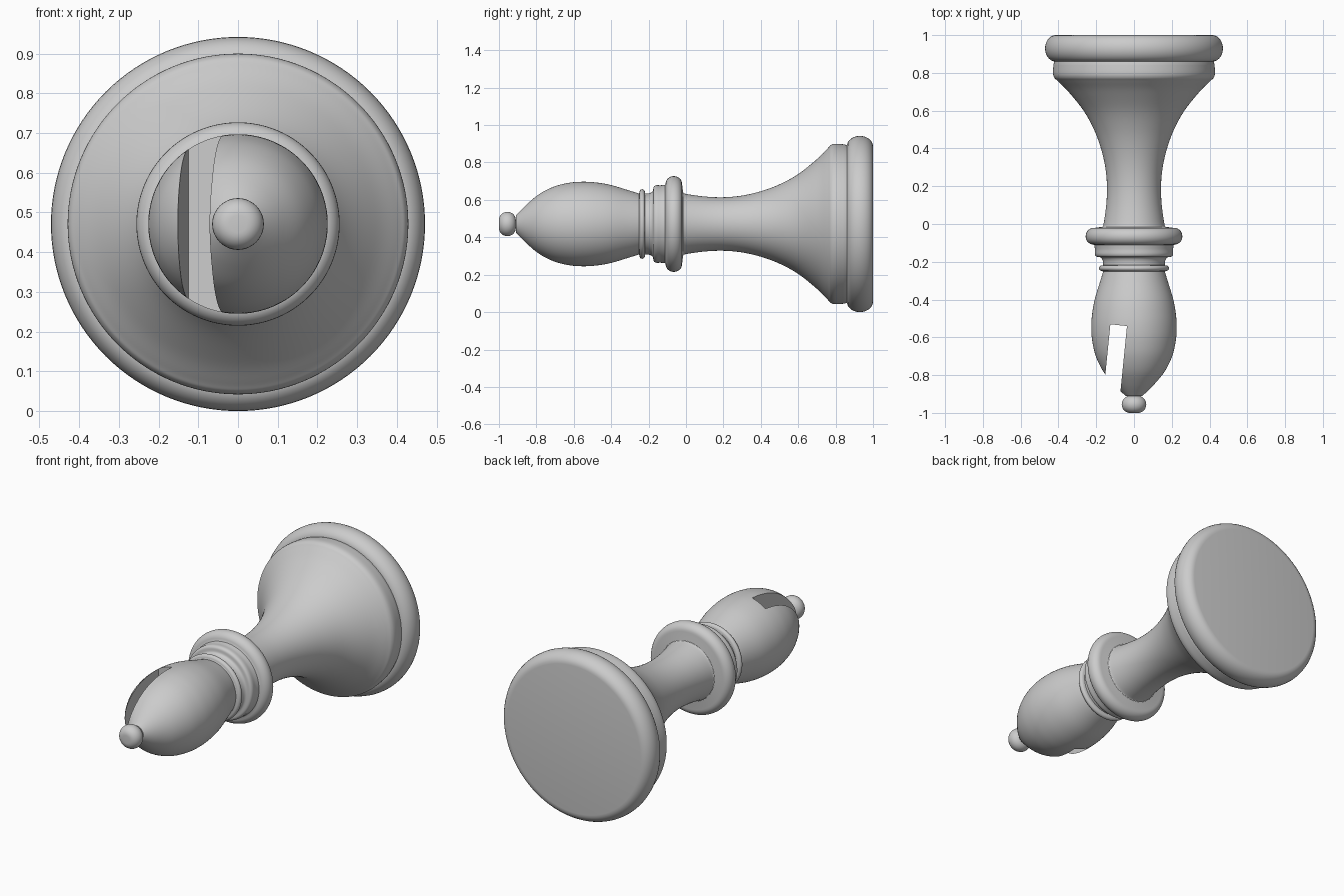
import bpy, bmesh, math

if "Cube" in bpy.data.objects:
    bpy.data.objects.remove(bpy.data.objects["Cube"])

AXIS_Z = 0.471
SIDES = 128


def smooth(pts, steps=6):
    """Catmull-Rom curve through (y, radius) points."""
    p = [pts[0]] + list(pts) + [pts[-1]]
    out = []
    for i in range(1, len(p) - 2):
        for s in range(steps):
            t = s / steps
            out.append(tuple(
                0.5 * (2 * b + (c - a) * t + (2 * a - 5 * b + 4 * c - d) * t * t
                       + (3 * b - a - 3 * c + d) * t ** 3)
                for a, b, c, d in zip(p[i - 1], p[i], p[i + 1], p[i + 2])))
    return out + [pts[-1]]


def bead(yc, rc, half_y, half_r, a0=90, a1=-90, n=14):
    """Rounded moulding from high y to low y."""
    res = []
    for i in range(n + 1):
        a = math.radians(a0 + (a1 - a0) * i / n)
        res.append((yc + half_y * math.sin(a), rc + half_r * math.cos(a)))
    return res


def finish(name, bm):
    bmesh.ops.recalc_face_normals(bm, faces=bm.faces)
    me = bpy.data.meshes.new(name)
    bm.to_mesh(me)
    bm.free()
    ob = bpy.data.objects.new(name, me)
    bpy.context.collection.objects.link(ob)
    return ob


def lathe(name, profile):
    """Revolve (y, radius) points around the horizontal axis."""
    bm = bmesh.new()
    rings = []
    for y, r in profile:
        n = 1 if r < 1e-4 else SIDES
        rings.append([bm.verts.new((r * math.cos(2 * math.pi * k / SIDES) if n > 1 else 0, y,
                                    AXIS_Z + (r * math.sin(2 * math.pi * k / SIDES) if n > 1 else 0)))
                      for k in range(n)])
    for a, b in zip(rings, rings[1:]):
        for k in range(SIDES):
            j = (k + 1) % SIDES
            vs = [a[k % len(a)], a[j % len(a)], b[j % len(b)], b[k % len(b)]]
            bm.faces.new(list(dict.fromkeys(vs)))
    return finish(name, bm)


# Base: flat foot, thick rounded rim
base = lathe("base", [(1.0, 0)] + bead(0.93, 0.415, 0.07, 0.056) + [(0.86, 0.40)])

# Stem: rounded shoulder flaring down from a slim neck
stem = lathe("stem", [(0.86, 0.40), (0.86, 0.422)] + smooth(
    [(0.845, 0.426), (0.80, 0.429), (0.775, 0.422), (0.755, 0.402), (0.70, 0.347),
     (0.60, 0.267), (0.50, 0.212), (0.40, 0.175), (0.30, 0.152), (0.20, 0.143),
     (0.10, 0.147), (0.0, 0.161), (-0.015, 0.168)]))

# Collar: wide bead, stepped cove and thin ring
collar = lathe("collar", [(-0.015, 0.168), (-0.02, 0.205)]
               + bead(-0.065, 0.215, 0.044, 0.041)
               + smooth([(-0.112, 0.21), (-0.135, 0.207), (-0.16, 0.207), (-0.173, 0.198),
                         (-0.178, 0.175), (-0.195, 0.165), (-0.218, 0.163)])
               + bead(-0.234, 0.168, 0.015, 0.018) + [(-0.252, 0.163)])

# Head: pointed bulb, closed so the slot can be cut
head = lathe("head", [(-0.252, 0)] + smooth(
    [(-0.252, 0.163), (-0.30, 0.178), (-0.40, 0.208), (-0.48, 0.222), (-0.55, 0.226),
     (-0.62, 0.221), (-0.70, 0.202), (-0.78, 0.163), (-0.85, 0.106), (-0.91, 0.045)])
    + [(-0.91, 0)])

# Finial: slightly flattened ball at the tip
finial = lathe("finial", [(-0.905, 0.035)] + bead(-0.955, 0.022, 0.045, 0.043) + [(-1.0, 0)])

# Slot: slanted cut straight through the head
bm = bmesh.new()
plan = [(-0.125, -0.531), (-0.037, -0.540), (-0.092, -1.09), (-0.180, -1.081)]
face = bm.faces.new([bm.verts.new((x, y, 0)) for x, y in plan])
ext = bmesh.ops.extrude_face_region(bm, geom=[face])
bmesh.ops.translate(bm, vec=(0, 0, 1), verts=[v for v in ext["geom"] if isinstance(v, bmesh.types.BMVert)])
cutter = finish("slot_cutter", bm)
mod = head.modifiers.new("slot", "BOOLEAN")
mod.operation = "DIFFERENCE"
mod.solver = "EXACT"
mod.object = cutter
bpy.context.view_layer.objects.active = head
head.select_set(True)
bpy.ops.object.modifier_apply(modifier=mod.name)
bpy.data.objects.remove(cutter)

# Smooth shading with crisp edges
for ob in (base, stem, collar, head, finial):
    bpy.ops.object.select_all(action="DESELECT")
    ob.select_set(True)
    bpy.context.view_layer.objects.active = ob
    bpy.ops.object.shade_smooth_by_angle(angle=math.radians(35))
